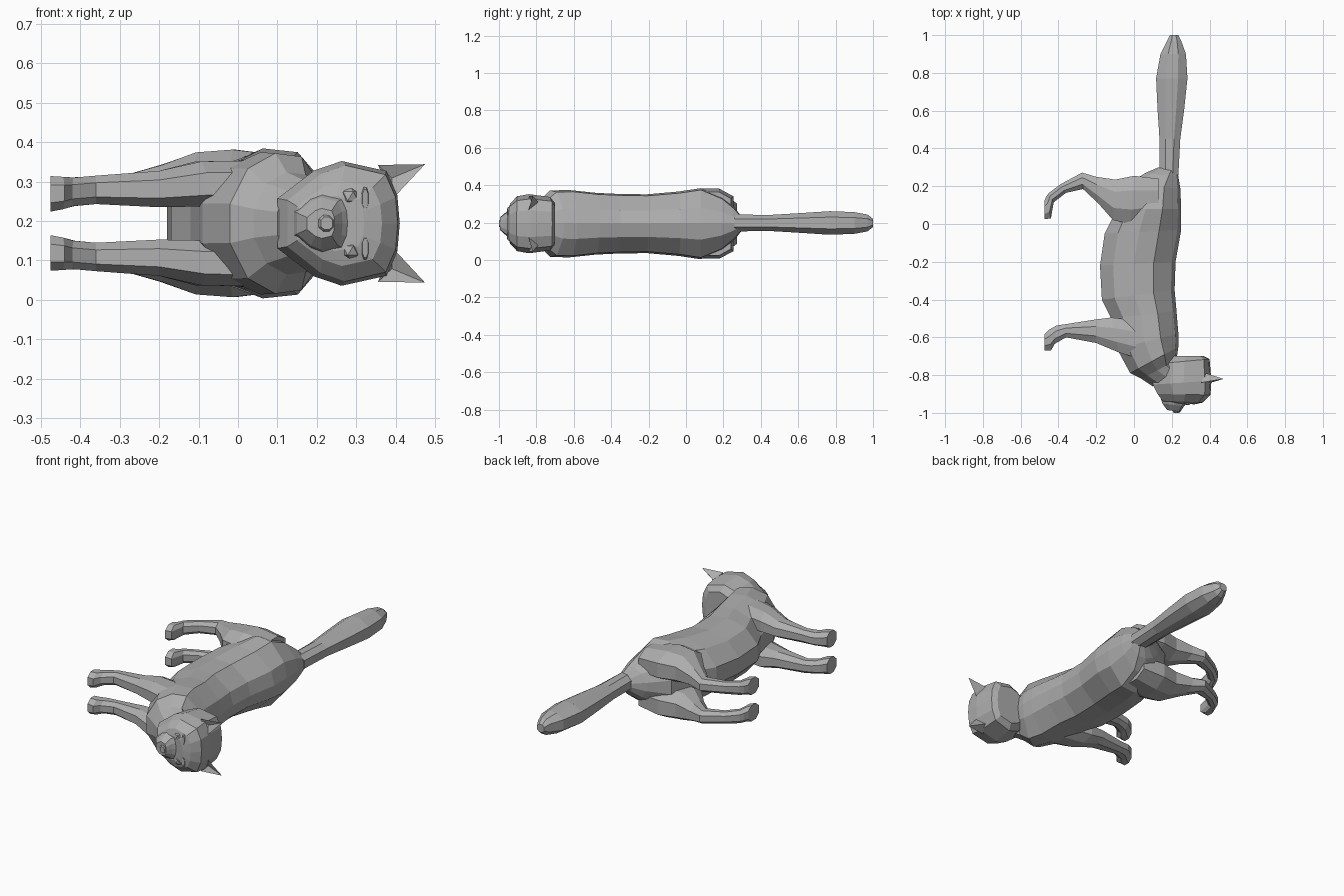
import bpy, bmesh
from mathutils import Vector

cube = bpy.data.objects.get("Cube")
if cube:
    bpy.data.objects.remove(cube)

MID = 0.194  # height of the animal's symmetry plane, as it lies on its side

grey = bpy.data.materials.new("plain_grey")
grey.use_nodes = True
grey.diffuse_color = (0.42, 0.42, 0.42, 1)
grey.node_tree.nodes["Principled BSDF"].inputs["Base Color"].default_value = grey.diffuse_color


def finish(name, bm):
    bmesh.ops.recalc_face_normals(bm, faces=bm.faces)
    mesh = bpy.data.meshes.new(name)
    bm.to_mesh(mesh)
    bm.free()
    mesh.materials.append(grey)
    obj = bpy.data.objects.new(name, mesh)
    bpy.context.collection.objects.link(obj)
    return obj


def mirrored(half):
    """Closed section from its right half, listed top to bottom."""
    return half + [(-l, h) for l, h in reversed(half) if l > 0]


def loft(name, section, stations):
    """Station: low point x, y; high point x, y; half width; sideways offset."""
    bm = bmesh.new()
    rings = []
    for bx, by, tx, ty, half, side in stations:
        low, high = Vector((bx, by)), Vector((tx, ty))
        ring = []
        for l, h in section:
            p = (low + high) / 2 + (high - low) / 2 * h
            ring.append(bm.verts.new((p.x, p.y, MID + side + l * half)))
        rings.append(ring)
    n = len(section)
    for a, b in zip(rings, rings[1:]):
        for i in range(n):
            j = (i + 1) % n
            bm.faces.new((a[i], a[j], b[j], b[i]))
    bm.faces.new(rings[0])
    bm.faces.new(rings[-1])
    return finish(name, bm)


body_section = mirrored([(0, 1), (.45, .9), (.95, .42), (1, -.1), (.78, -.65), (.28, -1)])
head_section = mirrored([(0, 1), (.45, .96), (.84, .78), (1, .05), (.85, -.4), (.4, -1)])
limb_section = mirrored([(.5, 1), (1, .4), (1, -.4), (.5, -1)])

# Torso from neck to rump
loft("body", body_section, [
    (.10, -.86, .27, -.76, .105, 0), (.04, -.82, .225, -.72, .13, 0),
    (-.02, -.79, .235, -.65, .178, 0), (-.09, -.66, .235, -.58, .18, 0),
    (-.12, -.5, .225, -.46, .165, 0), (-.17, -.4, .215, -.35, .16, 0),
    (-.18, -.22, .22, -.2, .157, 0), (-.155, -.05, .25, -.03, .172, 0),
    (-.09, .08, .25, .08, .19, 0), (-.05, .2, .245, .19, .14, 0),
    (.06, .27, .235, .25, .085, 0), (.13, .3, .23, .29, .04, 0)])

# Tail, swelling before the blunt tip
loft("tail", limb_section, [
    (y, y0, x, y0, w, .004) for y, x, y0, w in [
        (.135, .235, .26, .045), (.135, .245, .45, .043), (.125, .265, .6, .052),
        (.117, .283, .77, .063), (.14, .275, .9, .058), (.175, .25, .97, .045),
        (.19, .235, 1, .022)]])

# Skull and muzzle
loft("head", head_section, [
    (.17, -.70, .37, -.70, .11, 0), (.12, -.74, .4, -.715, .143, 0),
    (.10, -.85, .41, -.83, .158, 0), (.125, -.9, .405, -.905, .147, 0),
    (.15, -.935, .365, -.945, .108, 0), (.165, -.945, .32, -.955, .07, 0)])
loft("muzzle", head_section, [
    (.135, -.9, .3, -.93, .085, 0), (.15, -.95, .265, -.965, .066, 0),
    (.175, -.985, .245, -.995, .038, 0)])
loft("nose", limb_section, [
    (.2, -.98, .245, -.985, .026, 0), (.21, -1, .24, -1, .016, 0)])

front_leg = [
    (.08, -.73, .08, -.52, .06, .1), (-.08, -.68, -.12, -.495, .057, .1),
    (-.2, -.63, -.2, -.505, .046, .087), (-.36, -.6, -.36, -.53, .036, .085),
    (-.42, -.635, -.41, -.537, .036, .08), (-.44, -.67, -.45, -.56, .041, .077),
    (-.475, -.67, -.475, -.585, .045, .075)]
hind_leg = [
    (.13, .03, .13, .24, .07, .1), (-.02, 0, 0, .255, .082, .105),
    (-.11, .02, -.1, .235, .075, .105), (-.19, .11, -.2, .25, .048, .1),
    (-.27, .185, -.275, .272, .036, .09), (-.36, .165, -.39, .21, .033, .085),
    (-.425, .115, -.45, .165, .036, .08), (-.44, .03, -.465, .145, .041, .077),
    (-.475, .025, -.475, .12, .045, .075)]


def leg(name, stations, s):
    loft(name, limb_section, [(*st[:5], s * st[5]) for st in stations])


def ear(name, s):
    """Thin pointed ear with a hollow front."""
    bm = bmesh.new()
    outer, inner, tip, back, hollow = [
        bm.verts.new((x, y, MID + s * l)) for x, y, l in [
            (.355, -.84, .148), (.39, -.845, .06), (.474, -.82, .15),
            (.38, -.79, .115), (.39, -.822, .115)]]
    for f in [(outer, tip, hollow), (tip, inner, hollow), (outer, hollow, inner),
              (outer, back, tip), (back, inner, tip), (outer, inner, back)]:
        bm.faces.new(f)
    finish(name, bm)


def eye(name, s):
    bm = bmesh.new()
    bmesh.ops.create_icosphere(bm, subdivisions=1, radius=.026)
    obj = finish(name, bm)
    obj.location = (.285, -.936, MID + s * .069)


# Paired parts on both flanks
for label, s in (("left", 1), ("right", -1)):
    leg(label + "_front_leg", front_leg, s)
    leg(label + "_hind_leg", hind_leg, s)
    ear(label + "_ear", s)
    eye(label + "_eye", s)
    # Brow ridge over the eye
    loft(label + "_brow", limb_section, [
        (.31, -.93, .335, -.925, .035, s * .065), (.315, -.956, .33, -.953, .024, s * .062)])
